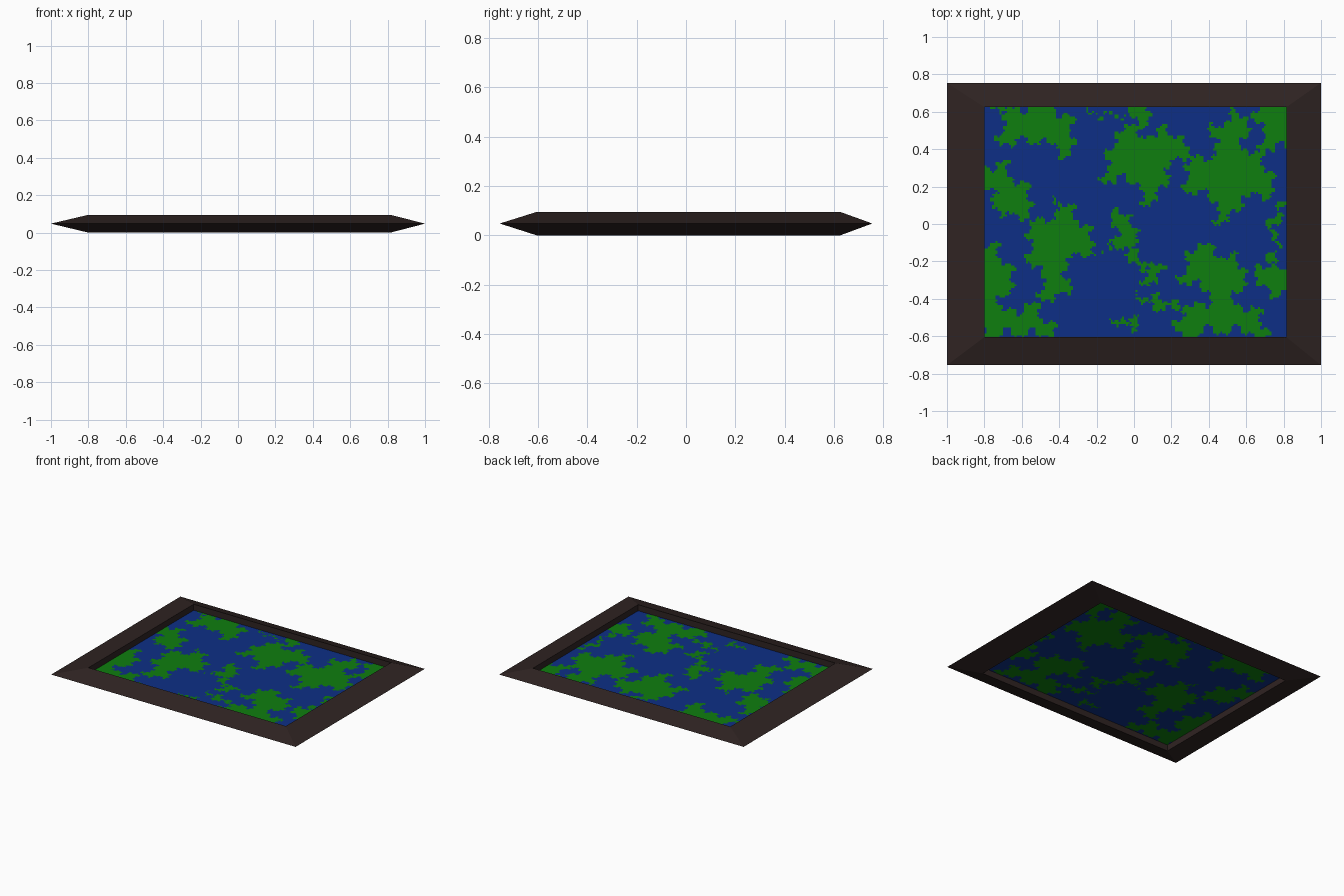
import bpy, bmesh, math
from mathutils import Vector

if "Cube" in bpy.data.objects:
    bpy.data.objects.remove(bpy.data.objects["Cube"])

X0, X1, Y0, Y1 = -0.80, 0.815, -0.605, 0.625   # opening of the frame
MID, TOP = 0.048, 0.095
NX, NY = 160, 122                              # panel cells


def material(name, rgb):
    m = bpy.data.materials.new(name)
    m.diffuse_color = (*rgb, 1)
    m.use_nodes = True
    m.node_tree.nodes["Principled BSDF"].inputs["Base Color"].default_value = m.diffuse_color
    return m


def make_object(name, bm, mats):
    mesh = bpy.data.meshes.new(name)
    bm.to_mesh(mesh)
    bm.free()
    for m in mats:
        mesh.materials.append(m)
    ob = bpy.data.objects.new(name, mesh)
    bpy.context.collection.objects.link(ob)
    return ob


brown = material("dark_brown", (0.028, 0.017, 0.016))
blue = material("sea_blue", (0.004, 0.028, 0.24))
green = material("land_green", (0.0045, 0.21, 0.0045))

# Frame: wedge section, sharp outside and tall inside
bm = bmesh.new()


def ring(x0, x1, y0, y1, z):
    return [bm.verts.new((x, y, z)) for x, y in ((x0, y0), (x1, y0), (x1, y1), (x0, y1))]


rings = [ring(-1, 1, -0.755, 0.755, MID), ring(X0, X1, Y0, Y1, TOP), ring(X0, X1, Y0, Y1, 0)]
for k in range(3):
    a, b = rings[k], rings[(k + 1) % 3]
    for i in range(4):
        j = (i + 1) % 4
        bm.faces.new((a[i], a[j], b[j], b[i]))
bmesh.ops.recalc_face_normals(bm, faces=bm.faces)
make_object("frame", bm, [brown])

# Rough outlines of the land masses
lands = [
    [(-.78, .7), (-.43, .7), (-.41, .36), (-.57, .45), (-.74, .48)],
    [(-.85, .36), (-.66, .32), (-.62, .03), (-.72, .04), (-.73, .16), (-.85, .14)],
    [(-.41, .17), (-.31, .08), (-.28, -.17), (-.36, -.38), (-.52, -.36), (-.57, -.16), (-.48, .02)],
    [(-.85, -.05), (-.71, -.12), (-.72, -.38), (-.5, -.45), (-.46, -.68), (-.85, -.68)],
    [(-.08, .08), (-.01, .04), (-.03, -.12), (.17, -.25), (.03, -.3), (-.1, -.08), (-.22, -.14)],
    [(-.25, .66), (.08, .66), (.02, .52), (-.1, .58)],
    [(-.19, .26), (-.14, .4), (.02, .5), (.18, .52), (.26, .34), (.16, .2), (.03, .12)],
    [(.42, .54), (.55, .63), (.58, .46), (.7, .36), (.68, .14), (.54, .07), (.42, .02), (.26, .22), (.37, .35)],
    [(.78, .7), (.66, .43), (.88, .3), (.88, .7)],
    [(.88, .12), (.76, .0), (.68, -.22), (.88, -.42)],
    [(.43, -.14), (.56, -.16), (.54, -.36), (.69, -.48), (.64, -.68), (.2, -.68), (.38, -.45), (.23, -.27)],
    [(.02, -.36), (.14, -.38), (.26, -.52), (.1, -.44)],
    [(-.12, -.5), (.03, -.5), (-.02, -.57)],
]


def coastline(points, levels=5, bend=0.3):
    """Dragon-curve style subdivision: bend each edge to alternate sides."""
    pts = [Vector(p) for p in points]
    for _ in range(levels):
        out = []
        for i, a in enumerate(pts):
            d = pts[(i + 1) % len(pts)] - a
            side = bend if i % 2 else -bend
            out += [a, a + d / 2 + Vector((-d.y, d.x)) * side]
        pts = out
    return pts


coasts = [coastline(p) for p in lands]


def crossings(pts, y):
    xs = []
    for i, a in enumerate(pts):
        b = pts[i - 1]
        if (a.y > y) != (b.y > y):
            xs.append(a.x + (y - a.y) * (b.x - a.x) / (b.y - a.y))
    return xs


# Map panel: fine cells, green where the cell lies inside a coastline
bm = bmesh.new()
dx, dy = (X1 - X0) / NX, (Y1 - Y0) / NY
grid = [[bm.verts.new((X0 + i * dx, Y0 + j * dy, MID + 0.002)) for i in range(NX + 1)]
        for j in range(NY + 1)]
for j in range(NY):
    rows = [crossings(c, Y0 + (j + 0.5) * dy) for c in coasts]
    for i in range(NX):
        x = X0 + (i + 0.5) * dx
        land = any(sum(c > x for c in r) % 2 for r in rows)
        f = bm.faces.new((grid[j][i], grid[j][i + 1], grid[j + 1][i + 1], grid[j + 1][i]))
        f.material_index = int(land)
panel = make_object("map_panel", bm, [blue, green])
mod = panel.modifiers.new("thickness", "SOLIDIFY")
mod.thickness = 0.004
